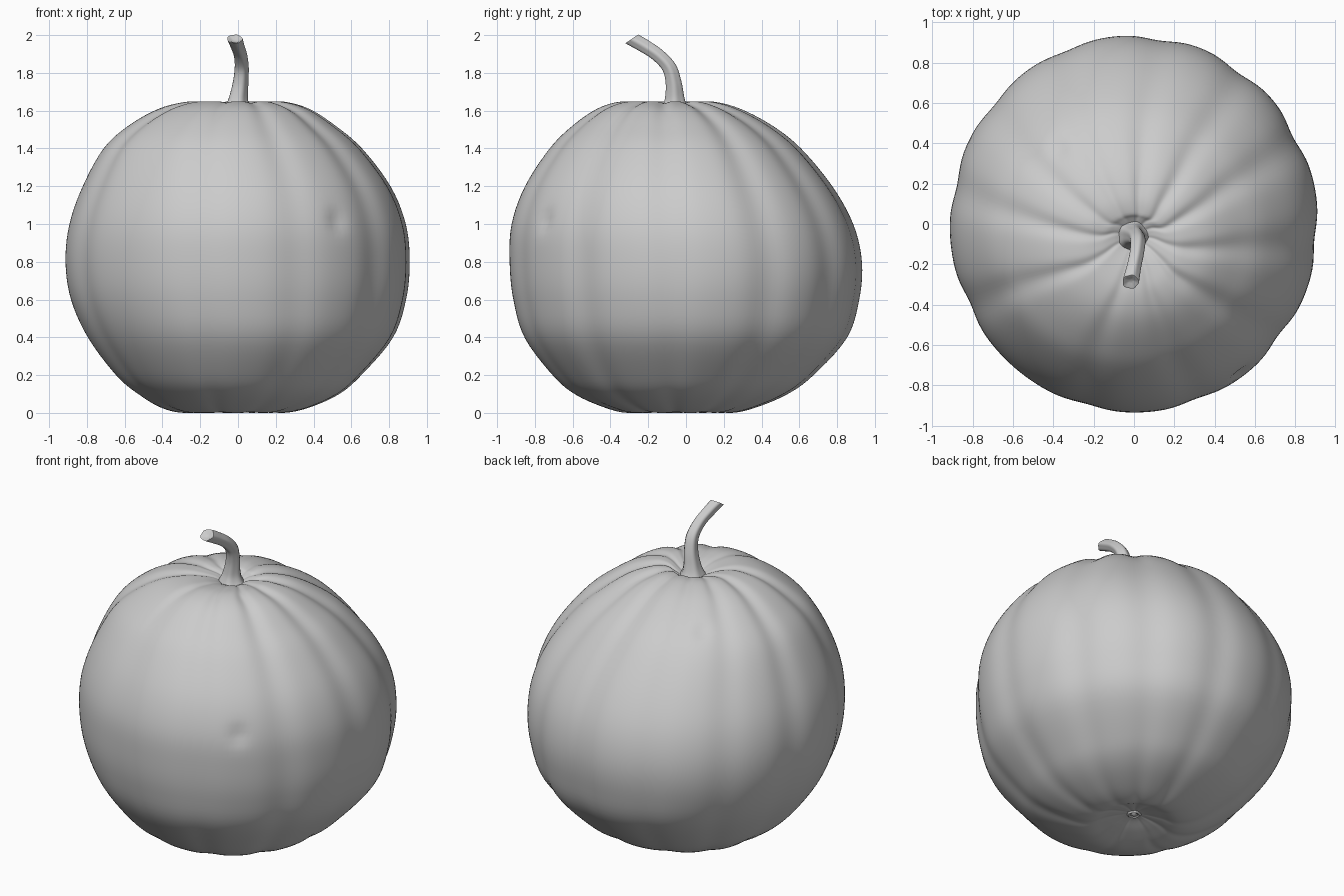
import bpy, bmesh
from math import sin, cos, radians, exp, pi, hypot
from mathutils import Vector

if "Cube" in bpy.data.objects:
    bpy.data.objects.remove(bpy.data.objects["Cube"])


def spline(rows, steps):
    """Catmull-Rom resampling of rows of numbers."""
    pts = [rows[0]] + rows + [rows[-1]]
    out = []
    for i in range(1, len(pts) - 2):
        for s in range(steps):
            t = s / steps
            out.append([0.5 * (2 * b + (c - a) * t + (2 * a - 5 * b + 4 * c - d) * t * t
                               + (3 * b - a - 3 * c + d) * t ** 3)
                        for a, b, c, d in zip(*pts[i - 1:i + 3])])
    return out + [list(rows[-1])]


def loft(name, rings):
    """Skin a list of equal closed rings, collapsing zero-size end rings."""
    bm = bmesh.new()
    vs = [[bm.verts.new(p) for p in ring] for ring in rings]
    n = len(rings[0])
    for a, b in zip(vs, vs[1:]):
        for i in range(n):
            j = (i + 1) % n
            bm.faces.new((a[i], a[j], b[j], b[i]))
    bmesh.ops.remove_doubles(bm, verts=bm.verts, dist=1e-5)
    bmesh.ops.recalc_face_normals(bm, faces=bm.faces)
    me = bpy.data.meshes.new(name)
    bm.to_mesh(me)
    bm.free()
    ob = bpy.data.objects.new(name, me)
    bpy.context.collection.objects.link(ob)
    bpy.context.view_layer.objects.active = ob
    bpy.ops.object.select_all(action='DESELECT')
    ob.select_set(True)
    bpy.ops.object.shade_smooth_by_angle(angle=radians(45))
    return ob


# Fruit levels: z, then reach towards -x, +x, -y, +y
LEVELS = [
    (.055, 0, 0, 0, 0), (.05, .06, .06, .06, .06), (.025, .16, .16, .16, .16),
    (.005, .28, .24, .30, .24), (.03, .40, .37, .42, .36), (.10, .52, .53, .58, .53),
    (.20, .64, .65, .70, .67), (.40, .79, .82, .85, .85), (.60, .88, .89, .91, .915),
    (.80, .91, .91, .93, .93), (1.0, .89, .89, .92, .885), (1.2, .82, .81, .85, .775),
    (1.4, .71, .66, .72, .61), (1.52, .58, .52, .60, .46), (1.61, .42, .38, .47, .29),
    (1.648, .27, .25, .35, .15), (1.645, .17, .17, .24, .06), (1.625, .10, .10, .16, .03),
    (1.60, .05, .05, .11, -.01), (1.59, 0, 0, .06, -.06)]
# Groove angle in degrees and depth
GROOVES = [(-5, .018), (28, .022), (55, .02), (82, .018), (112, .012), (140, .014), (168, .018),
           (205, .018), (255, .012), (290, .014), (323, .02)]
# Small dents: centre and depth
DENTS = [(Vector((.52, -.74, 1.02)), .02), (Vector((-.37, .37, 1.5)), .015)]
SEG = 180


def groove(deg):
    d = 0
    for g, depth in GROOVES:
        diff = (deg - g + 180) % 360 - 180
        d += depth * exp(-(diff / 6.5) ** 2)
    return d


mid = Vector((0, 0, .8))
rings = []
for z, xm, xp, ym, yp in spline(LEVELS, 5):
    a, b = (xm + xp) / 2, (ym + yp) / 2
    cx, cy = (xp - xm) / 2, (yp - ym) / 2
    fade = min(1, max(0, a) / .3)
    ring = []
    for i in range(SEG):
        t = 2 * pi * i / SEG
        p = Vector((cx + a * cos(t), cy + b * sin(t), z))
        d = (groove(360 * i / SEG) - .004) * fade
        if z < .7:
            d *= .45 + .55 * max(z, 0) / .7
        for c, depth in DENTS:
            d += depth * exp(-((p - c).length / .05) ** 2)
        ring.append(mid + (p - mid) * (1 - d))
    rings.append(ring)
low = min(p.z for r in rings for p in r)
for r in rings:
    for p in r:
        p.z -= low
loft("pumpkin_body", rings)

# Stem stations: x, y, z, radius, tilt towards the front
STEM = [(-.005, -.06, 1.585, .085, 0), (-.005, -.06, 1.625, .063, 0), (0, -.06, 1.67, .05, 2),
        (.012, -.066, 1.75, .041, 8), (.018, -.09, 1.83, .037, 25), (.012, -.15, 1.895, .035, 42),
        (-.003, -.22, 1.942, .036, 48), (-.017, -.287, 1.98, .040, 34)]


def stem_ring(x, y, z, r, tilt, n=40):
    c, t = Vector((x, y, z)), radians(tilt)
    v = Vector((0, cos(t), sin(t)))
    out = []
    for i in range(n):
        q = 2 * pi * i / n
        k = r * (1 + .05 * cos(5 * q))
        out.append(c + Vector((1, 0, 0)) * k * cos(q) + v * k * sin(q))
    return out


stations = spline(STEM, 6)
# Hollowed cut end
x, y, z, r, tilt = STEM[-1]
stations += [(x, y, z, r * .8, tilt), (x, y + .006, z - .01, r * .4, tilt),
             (x, y + .006, z - .01, 0, tilt)]
loft("stem", [stem_ring(*s) for s in stations])

# Blossom scar under the fruit
scar = [(0, 0, .07, .05, 0), (0, 0, .05, .042, 0), (0, 0, .04, .032, 0),
        (0, 0, .046, .02, 0), (0, 0, .04, .01, 0), (0, 0, .038, 0, 0)]
loft("blossom_scar", [stem_ring(*s) for s in scar])
